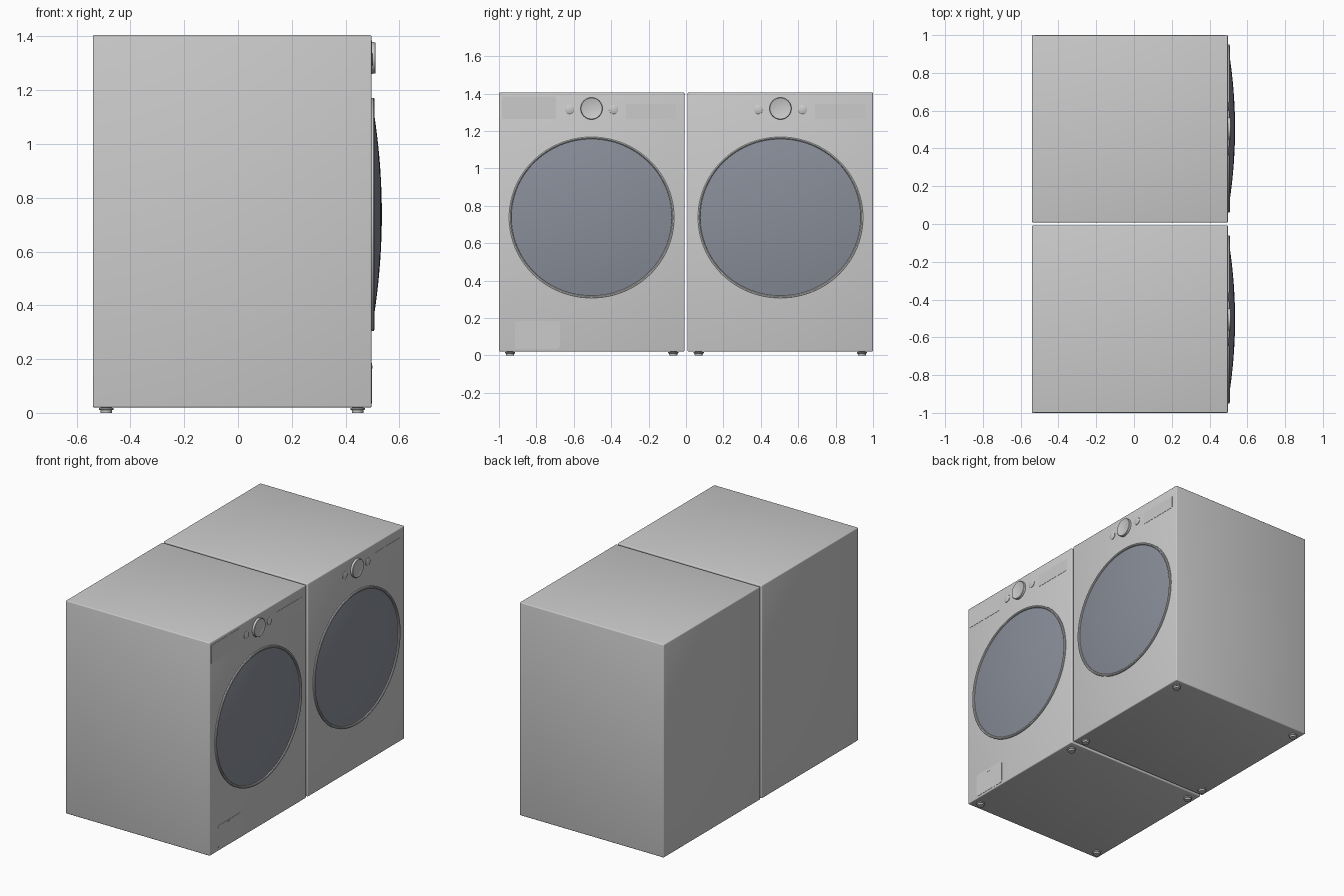
import bpy, bmesh, math
from mathutils import Matrix

if "Cube" in bpy.data.objects:
    bpy.data.objects.remove(bpy.data.objects["Cube"])

FRONT, BACK = 0.497, -0.54      # cabinet faces along x
GAP, OUT = 0.008, 1.0           # inner and outer sides along y
BOTTOM, TOP = 0.02, 1.405
MID = 0.505                     # door and knob centre line

glass = bpy.data.materials.new("dark_glass")
glass.diffuse_color = (0.25, 0.27, 0.32, 1)
glass.use_nodes = True
glass.node_tree.nodes["Principled BSDF"].inputs["Base Color"].default_value = glass.diffuse_color


def finish(name, bm, mat=None, angle=35):
    bmesh.ops.recalc_face_normals(bm, faces=bm.faces)
    mesh = bpy.data.meshes.new(name)
    bm.to_mesh(mesh)
    bm.free()
    ob = bpy.data.objects.new(name, mesh)
    bpy.context.collection.objects.link(ob)
    if mat:
        mesh.materials.append(mat)
    bpy.ops.object.select_all(action='DESELECT')
    ob.select_set(True)
    bpy.context.view_layer.objects.active = ob
    bpy.ops.object.shade_smooth_by_angle(angle=math.radians(angle))
    return ob


def box(name, x, y, z, radius, corners_only=False):
    """Box from ranges; rounds all edges, or only the corners seen from +x."""
    bm = bmesh.new()
    size = [r[1] - r[0] for r in (x, y, z)]
    mid = [(r[0] + r[1]) / 2 for r in (x, y, z)]
    bmesh.ops.create_cube(bm, size=1, matrix=Matrix.Translation(mid) @ Matrix.Diagonal((*size, 1)))
    edges = [e for e in bm.edges if not corners_only
             or abs(e.verts[0].co.x - e.verts[1].co.x) > 1e-5]
    bmesh.ops.bevel(bm, geom=edges, offset=radius, segments=3, profile=0.5, affect='EDGES')
    return finish(name, bm)


def lathe(name, profile, centre, axis='X', steps=64, stretch=1.0, mat=None, closed=False):
    """Spin (radius, height) points round x or z through the centre."""
    bm = bmesh.new()
    verts = [bm.verts.new((h, r, 0) if axis == 'X' else (r, 0, h)) for r, h in profile]
    pairs = list(zip(verts, verts[1:])) + ([(verts[-1], verts[0])] if closed else [])
    edges = [bm.edges.new(p) for p in pairs]
    bmesh.ops.spin(bm, geom=verts + edges, cent=(0, 0, 0), angle=math.tau, steps=steps,
                   axis=(1, 0, 0) if axis == 'X' else (0, 0, 1))
    bmesh.ops.remove_doubles(bm, verts=bm.verts, dist=1e-5)
    bmesh.ops.scale(bm, vec=(1, stretch, 1), verts=bm.verts)
    bmesh.ops.translate(bm, vec=centre, verts=bm.verts)
    return finish(name, bm, mat)


def machine(label, side):
    yc = side * MID
    # cabinet
    box(label + "_cabinet", (BACK, FRONT), sorted((side * GAP, side * OUT)), (BOTTOM, TOP), 0.006)

    # round door: rim and domed glass
    rim = [(0.418, 0.495), (0.420, 0.504), (0.424, 0.507), (0.430, 0.507),
           (0.434, 0.504), (0.434, 0.495)]
    lathe(label + "_door_rim", rim, (0, yc, 0.738), steps=96, stretch=1.025, closed=True)
    dome = [(0.419 * i / 10, 0.535 - 0.036 * (i / 10) ** 2) for i in range(11)]
    lathe(label + "_door_glass", dome + [(0.419, 0.495)], (0, yc, 0.738),
          steps=96, stretch=1.022, mat=glass)

    # dial with collar, and a button on each side
    dial = [(0.0, 0.511), (0.050, 0.511), (0.052, 0.512), (0.056, 0.512),
            (0.058, 0.510), (0.059, 0.495)]
    lathe(label + "_dial", dial, (0, yc, 1.32))
    for i, dy in enumerate((-0.118, 0.118)):
        button = [(0.0, 0.502), (0.021, 0.502), (0.024, 0.500), (0.024, 0.495)]
        lathe(f"{label}_button_{i}", button, (0, yc + dy, 1.315), steps=32)

    # display panel on the right of the control strip
    box(label + "_display", (FRONT - 0.004, FRONT + 0.0015), (yc + 0.185, yc + 0.455),
        (1.265, 1.345), 0.004, True)

    # levelling feet
    foot = [(0.0, 0.0), (0.021, 0.0), (0.022, 0.010), (0.027, 0.012), (0.027, 0.018),
            (0.016, 0.020), (0.016, 0.024), (0.0, 0.024)]
    for i, x in enumerate((-0.49, 0.445)):
        for j, y in enumerate((0.068, 0.94)):
            lathe(f"{label}_foot_{i}{j}", foot, (x, side * y, 0), axis='Z', steps=24)


machine("washer", -1)
machine("dryer", 1)

# washer extras: soap drawer front, pump hatch and its finger slot
box("washer_soap_drawer", (FRONT - 0.004, FRONT + 0.0015), (-0.985, -0.695), (1.265, 1.385), 0.004, True)
box("washer_pump_hatch", (FRONT - 0.004, FRONT + 0.0015), (-0.915, -0.675), (0.035, 0.185), 0.015, True)
box("washer_hatch_slot", (FRONT, FRONT + 0.0025), (-0.82, -0.78), (0.165, 0.177), 0.0055, True)
